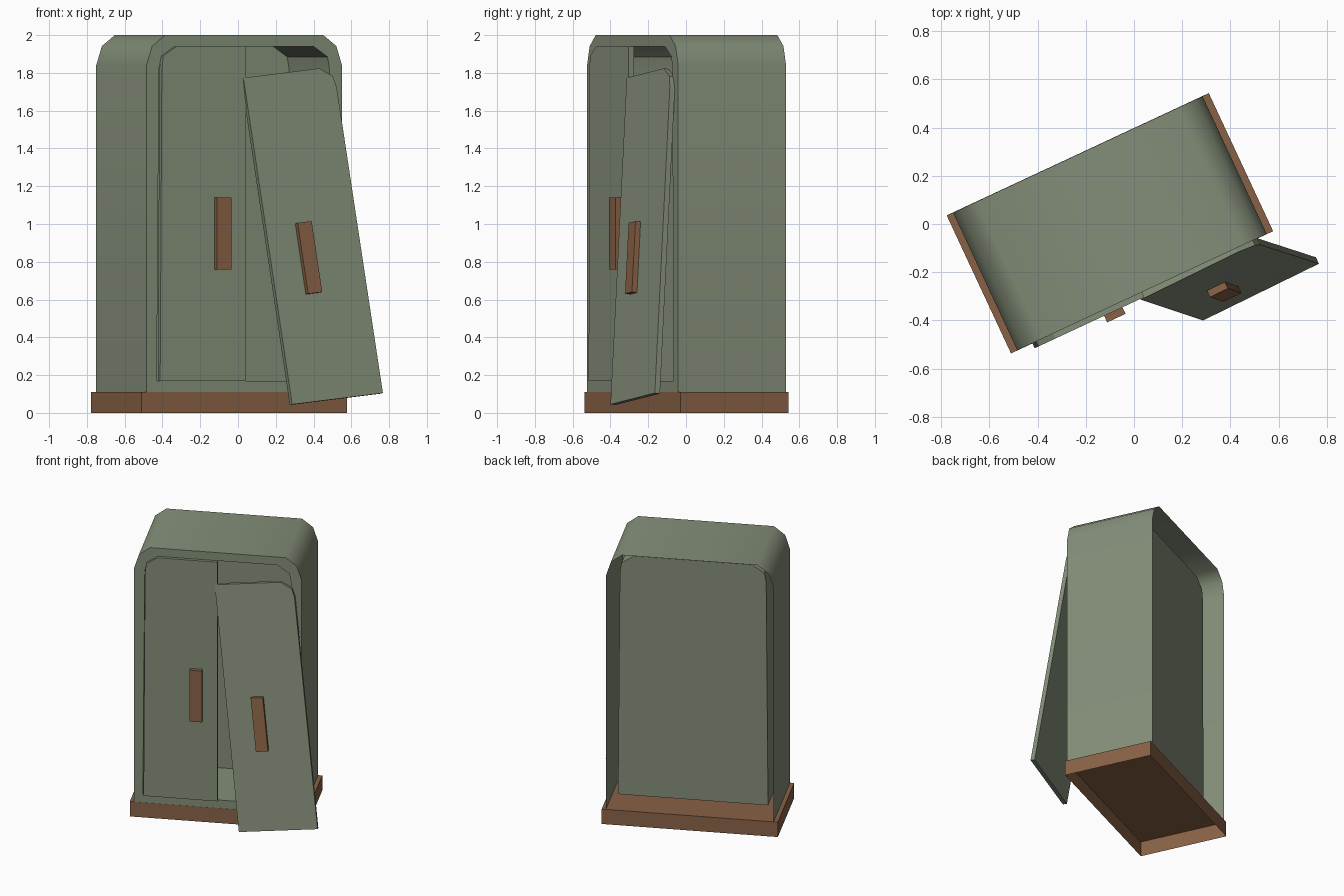
import bpy, bmesh
from math import radians
from mathutils import Matrix, Vector

if "Cube" in bpy.data.objects:
    bpy.data.objects.remove(bpy.data.objects["Cube"])


def material(name, rgb):
    m = bpy.data.materials.new(name)
    m.diffuse_color = (*rgb, 1)
    m.use_nodes = True
    m.node_tree.nodes["Principled BSDF"].inputs["Base Color"].default_value = m.diffuse_color
    return m


GREEN = material("sage_paint", (0.23, 0.27, 0.19))
BROWN = material("brown_wood", (0.25, 0.12, 0.06))
CABINET = Matrix.Translation((-0.1, 0.003, 0)) @ Matrix.Rotation(radians(25), 4, 'Z')


def finish(name, bm, mat, matrix, smooth=False):
    me = bpy.data.meshes.new(name)
    bm.to_mesh(me)
    bm.free()
    ob = bpy.data.objects.new(name, me)
    bpy.context.collection.objects.link(ob)
    me.materials.append(mat)
    ob.matrix_world = matrix
    if smooth:
        bpy.ops.object.select_all(action='DESELECT')
        ob.select_set(True)
        bpy.context.view_layer.objects.active = ob
        bpy.ops.object.shade_smooth_by_angle(angle=radians(40))
    return ob


def box(name, lo, hi, mat, matrix, open_bottom=False):
    lo, hi = Vector(lo), Vector(hi)
    bm = bmesh.new()
    bmesh.ops.create_cube(bm, size=1)
    bmesh.ops.scale(bm, vec=hi - lo, verts=bm.verts)
    bmesh.ops.translate(bm, vec=(lo + hi) / 2, verts=bm.verts)
    if open_bottom:
        bm.normal_update()
        bmesh.ops.delete(bm, geom=[f for f in bm.faces if f.normal.z < -0.9],
                         context='FACES_ONLY')
    return finish(name, bm, mat, matrix)


def slab(name, outline, y0, y1, mat, matrix):
    bm = bmesh.new()
    face = bm.faces.new([bm.verts.new((x, y0, z)) for x, z in outline])
    ext = bmesh.ops.extrude_face_region(bm, geom=[face])
    bmesh.ops.translate(bm, vec=(0, y1 - y0, 0),
                        verts=[v for v in ext["geom"] if isinstance(v, bmesh.types.BMVert)])
    bmesh.ops.recalc_face_normals(bm, faces=bm.faces)
    return finish(name, bm, mat, matrix)


# Cabinet body: open-backed shell, front frame and pushed-in cavity
def arch(half):
    return [(-x, z) for x, z in half] + [(x, z) for x, z in reversed(half)]


OUTER = arch([(0.571, 0.11), (0.571, 1.84), (0.538, 1.942), (0.462, 2.0)])
INNER = arch([(0.511, 0.17), (0.498, 1.82), (0.486, 1.885), (0.405, 1.94)])
FRONT, BACK, CAVITY = -0.315, 0.315, 0.19

bm = bmesh.new()
rings = [[bm.verts.new((x, y, z)) for x, z in pts] for pts, y in
         ((INNER, CAVITY), (INNER, FRONT), (OUTER, FRONT), (OUTER, BACK))]
for k, (a, b) in enumerate(zip(rings, rings[1:])):
    n = len(a)
    for i in range(n - 1 if k == 2 else n):
        j = (i + 1) % n
        bm.faces.new((a[i], a[j], b[j], b[i]))
bm.faces.new(rings[0][::-1])
finish("cabinet_body", bm, GREEN, CABINET, smooth=True)

# Plinth, hollow underneath
box("plinth", (-0.6, -0.316, 0), (0.6, 0.316, 0.11), BROWN, CABINET, open_bottom=True)

# Closed left door and its handle
slab("left_door", [(0, 0.17), (0, 1.94), (-0.408, 1.94), (-0.484, 1.89),
                   (-0.492, 1.82), (-0.502, 0.17)], -0.338, -0.308, GREEN, CABINET)
box("left_handle", (-0.184, -0.368, 0.76), (-0.10, -0.338, 1.14), BROWN, CABINET)

# Broken right door, tilted and hanging off the front
X = Vector((0.48, 0.235, 0.06)).normalized()
Z = Vector((-0.142, 0.052, 0.989))
Z = (Z - X * Z.dot(X)).normalized()
Y = Z.cross(X)
FALLEN = Matrix.Translation((0.287, -0.40, 0.045)) @ Matrix((X, Y, Z)).transposed().to_4x4()
slab("right_door", [(0, 0), (0.538, 0), (0.535, 1.64), (0.522, 1.70),
                    (0.45, 1.75), (0, 1.75)], 0, 0.03, GREEN, FALLEN)
box("right_handle", (0.175, -0.03, 0.57), (0.258, 0, 0.95), BROWN, FALLEN)
